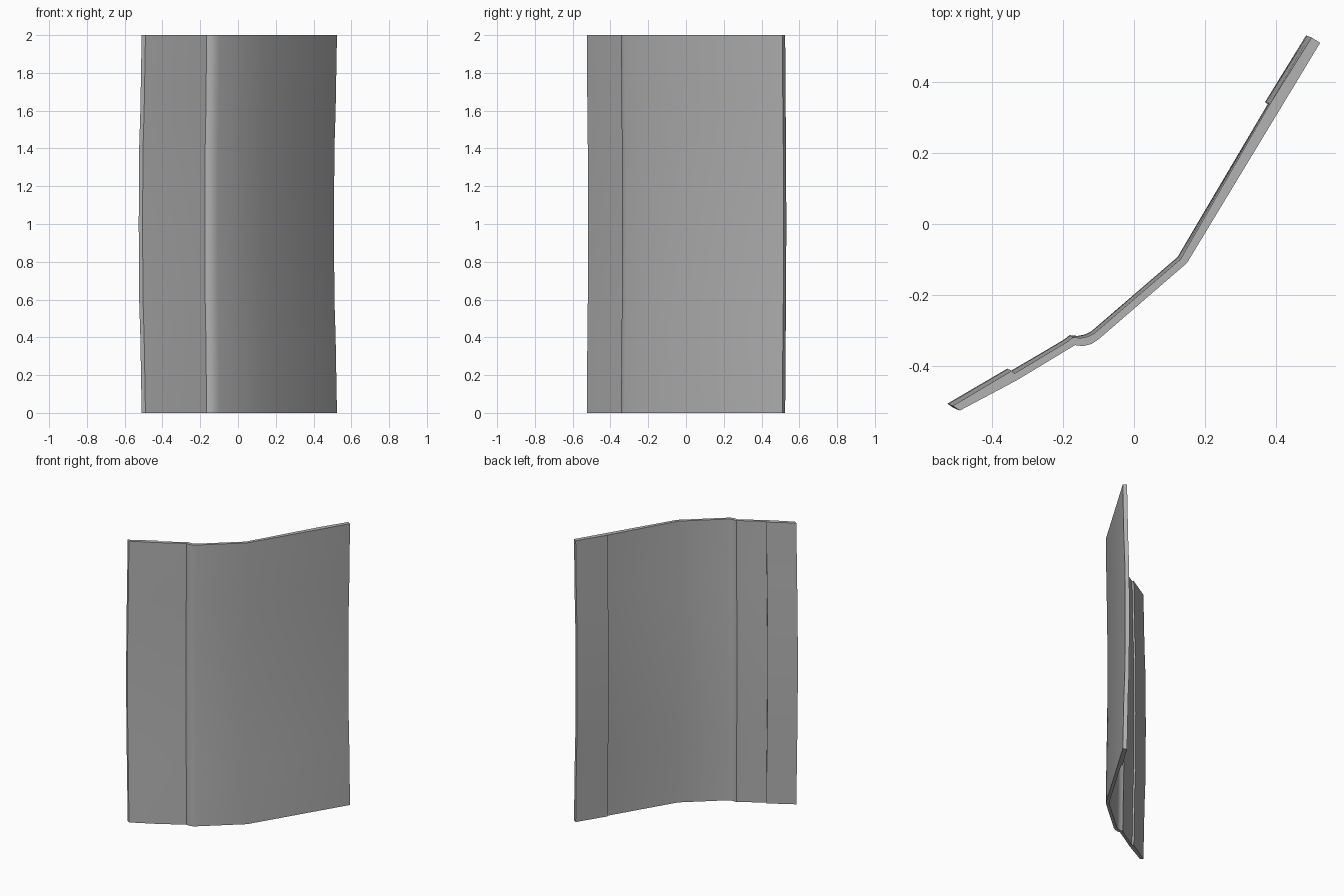
import bpy
import bmesh
import math

cube = bpy.data.objects.get("Cube")
if cube:
    bpy.data.objects.remove(cube, do_unlink=True)

grey = bpy.data.materials.new("plain_grey")
grey.use_nodes = True
grey.diffuse_color = (0.45, 0.45, 0.45, 1)
grey.node_tree.nodes["Principled BSDF"].inputs["Base Color"].default_value = grey.diffuse_color

# Cross-section: front face from left to right, then back face returning
FRONT = [(-0.49, -0.525), (-0.33, -0.44), (-0.166, -0.341), (-0.145, -0.344),
         (-0.12, -0.338), (-0.099, -0.324), (0.149, -0.11), (0.524, 0.51)]
BACK = [(0.5, 0.525), (0.382, 0.337), (0.39, 0.332), (0.131, -0.099),
        (-0.112, -0.308), (-0.13, -0.317), (-0.15, -0.321), (-0.172, -0.319),
        (-0.19, -0.333), (-0.337, -0.421), (-0.344, -0.413), (-0.51, -0.512)]
PROFILE = FRONT + BACK

# Heights and amount of backward bow at each level
LEVELS = [(0, 0), (0.4, 0.45), (0.6, 0.85), (1, 1), (1.4, 0.85), (1.6, 0.45), (2, 0)]


def ring(bm, z, bow):
    """One bowed copy of the cross-section."""
    return [bm.verts.new((x - bow * (0.006 + 0.019 * abs(x)), y + bow * 0.006, z))
            for x, y in PROFILE]


# Bent panel with thickened side flanges and a pressed groove
bm = bmesh.new()
rings = [ring(bm, z, bow) for z, bow in LEVELS]
n = len(PROFILE)
for low, high in zip(rings, rings[1:]):
    for i in range(n):
        j = (i + 1) % n
        bm.faces.new((low[i], low[j], high[j], high[i]))
caps = [bm.faces.new(rings[0][::-1]), bm.faces.new(rings[-1])]
bmesh.ops.triangulate(bm, faces=caps)
bmesh.ops.recalc_face_normals(bm, faces=bm.faces[:])

mesh = bpy.data.meshes.new("bent_panel")
bm.to_mesh(mesh)
bm.free()
mesh.materials.append(grey)
panel = bpy.data.objects.new("bent_panel", mesh)
bpy.context.collection.objects.link(panel)

bpy.ops.object.select_all(action='DESELECT')
panel.select_set(True)
bpy.context.view_layer.objects.active = panel
bpy.ops.object.shade_smooth_by_angle(angle=math.radians(30))
